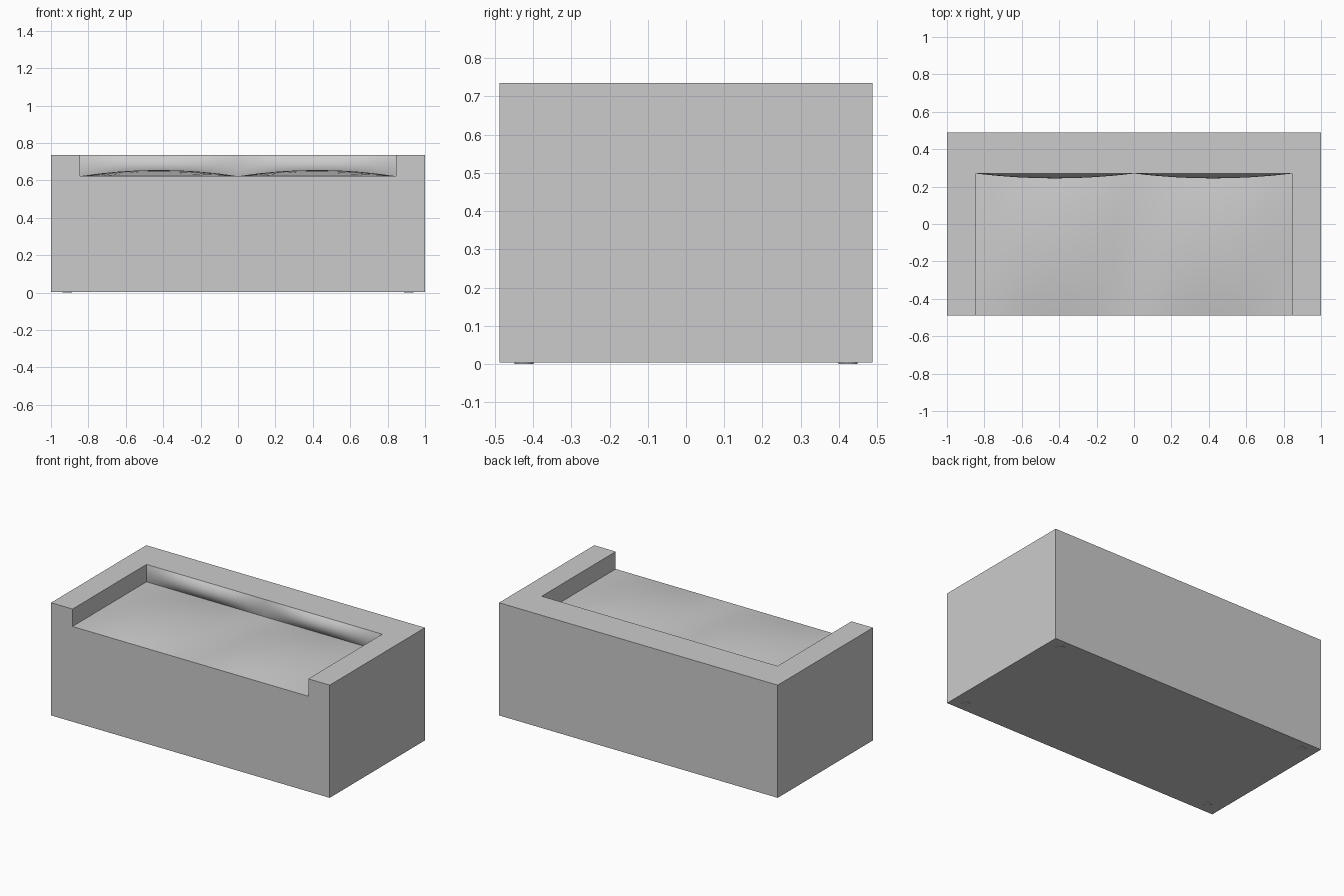
import bpy, bmesh
from mathutils import Vector

if "Cube" in bpy.data.objects:
    bpy.data.objects.remove(bpy.data.objects["Cube"])

W, D, Z0, H = 1.0, 0.488, 0.004, 0.735      # half width, half depth, bottom, top
SW, SB, SZ = 0.846, 0.27, 0.622             # seat half width, back line, seat height


def box(name, lo, hi):
    bm = bmesh.new()
    bmesh.ops.create_cube(bm, size=1)
    lo, hi = Vector(lo), Vector(hi)
    for v in bm.verts:
        v.co = (lo + hi) / 2 + v.co * (hi - lo)
    return finish(name, bm)


def finish(name, bm):
    me = bpy.data.meshes.new(name)
    bm.to_mesh(me)
    bm.free()
    ob = bpy.data.objects.new(name, me)
    bpy.context.collection.objects.link(ob)
    return ob


def cushion(name, origin, u_dir, v_dir, normal, bulge, nu=8, nv=8):
    """Padded panel: two domes side by side, flat along every border."""
    origin, u_dir, v_dir, normal = map(Vector, (origin, u_dir, v_dir, normal))
    bm = bmesh.new()
    rows = []
    for j in range(nv + 1):
        v = j / nv
        row = []
        for i in range(2 * nu + 1):
            u = (i % nu) / nu
            h = bulge * 16 * u * (1 - u) * v * (1 - v)
            row.append(bm.verts.new(origin + u_dir * (i / (2 * nu)) + v_dir * v + normal * h))
        rows.append(row)
    for a, b in zip(rows, rows[1:]):
        for i in range(2 * nu):
            bm.faces.new((a[i], a[i + 1], b[i + 1], b[i])).smooth = True
    return finish(name, bm)


# frame: block with the seat recess cut out, open where the cushions sit
frame = box("sofa_frame", (-W, -D, Z0), (W, D, H))
cutter = box("seat_cutter", (-SW, -D - 0.2, SZ), (SW, SB, H + 0.2))
mod = frame.modifiers.new("recess", 'BOOLEAN')
mod.operation, mod.object, mod.solver = 'DIFFERENCE', cutter, 'EXACT'
deps = bpy.context.evaluated_depsgraph_get()
cut = bpy.data.meshes.new_from_object(frame.evaluated_get(deps))
frame.modifiers.clear()
frame.data = cut
bpy.data.objects.remove(cutter)
bm = bmesh.new()
bm.from_mesh(cut)
covered = [f for f in bm.faces
           if all(abs(v.co.z - SZ) < 1e-4 for v in f.verts)
           or all(abs(v.co.y - SB) < 1e-4 for v in f.verts)]
bmesh.ops.delete(bm, geom=covered, context='FACES')
bm.to_mesh(cut)
bm.free()

# seat and back cushions
cushion("seat_cushions", (-SW, -D, SZ), (2 * SW, 0, 0), (0, D + SB, 0), (0, 0, 1), 0.033)
cushion("back_cushions", (-SW, SB, SZ), (2 * SW, 0, 0), (0, 0, H - SZ), (0, -1, 0), 0.026)

# four small glides under the corners
for sx in (-1, 1):
    for sy in (-1, 1):
        bm = bmesh.new()
        bmesh.ops.create_cone(bm, cap_ends=True, segments=16, radius1=0.025,
                              radius2=0.025, depth=Z0)
        bmesh.ops.translate(bm, verts=bm.verts, vec=(sx * 0.912, sy * 0.424, Z0 / 2))
        finish("foot_glide", bm)
